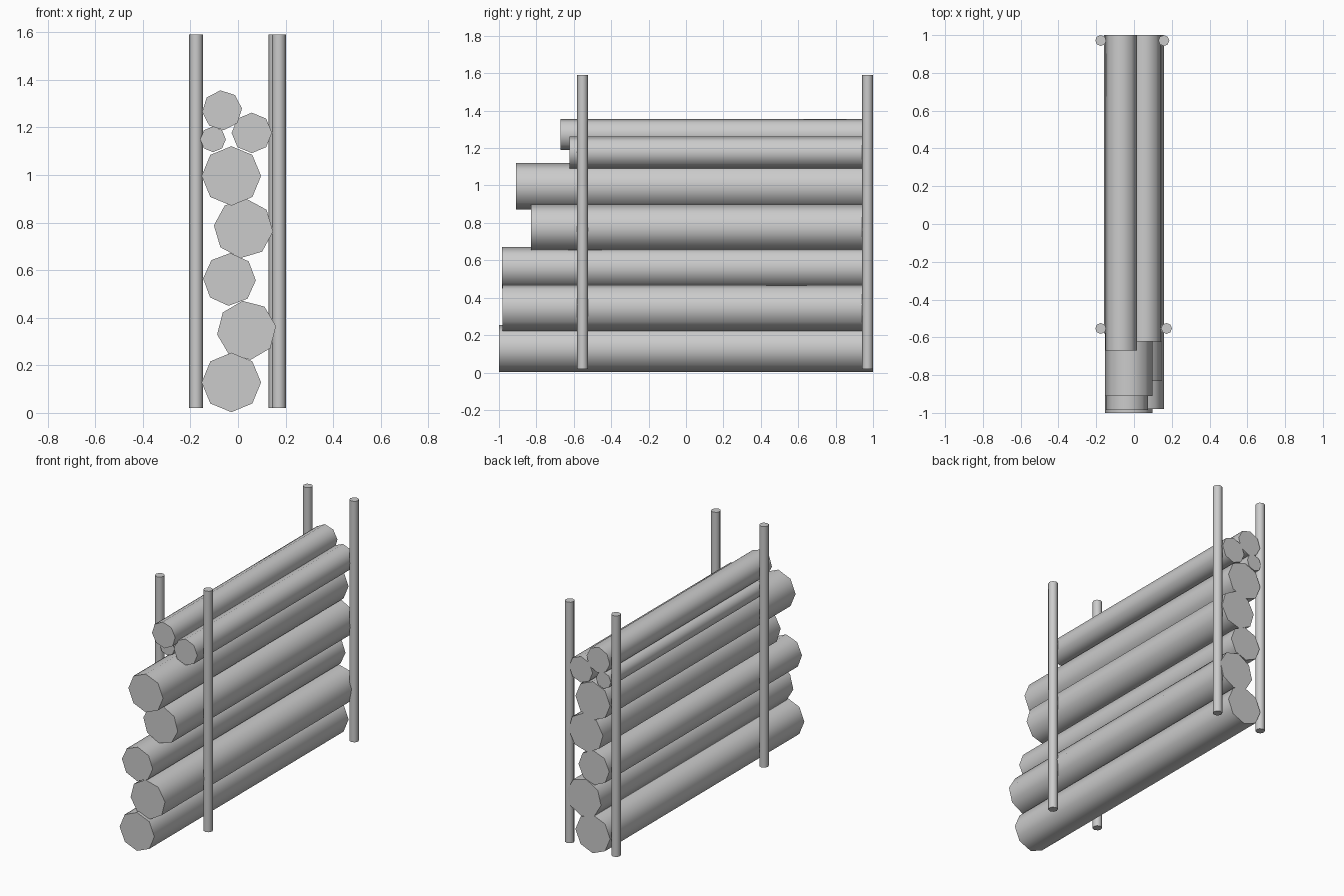
import bpy
from math import radians
from mathutils import Matrix

if "Cube" in bpy.data.objects:
    bpy.data.objects.remove(bpy.data.objects["Cube"])


def cylinder(name, radius, length, matrix, sides=8):
    """Capped prism with smooth sides and sharp end caps."""
    bpy.ops.mesh.primitive_cylinder_add(vertices=sides, radius=radius, depth=length)
    ob = bpy.context.object
    ob.name = name
    ob.data.transform(matrix)
    bpy.ops.object.shade_smooth_by_angle(angle=radians(60))
    return ob


# Stacked logs: x, z, radius, front end y, roll in degrees
BACK = 1.0
logs = [
    (-0.028, 0.128, 0.125, -1.00, 0),
    (0.036, 0.347, 0.125, -0.98, 8),
    (-0.036, 0.561, 0.111, -0.985, -2),
    (0.023, 0.775, 0.125, -0.83, -6),
    (-0.028, 0.996, 0.125, -0.91, 0),
    (-0.105, 1.150, 0.054, -0.58, 0),
    (0.058, 1.177, 0.085, -0.623, 0),
    (-0.067, 1.272, 0.084, -0.67, 5),
]
for i, (x, z, r, front, roll) in enumerate(logs, 1):
    m = (Matrix.Translation((x, (front + BACK) / 2, z))
         @ Matrix.Rotation(radians(-roll), 4, 'Y')
         @ Matrix.Rotation(radians(90), 4, 'X'))
    cylinder(f"log_{i}", r, BACK - front, m)

# Upright stakes holding the pile
BOTTOM, TOP = 0.02, 1.59
stakes = {
    "front_left_stake": (-0.176, -0.553),
    "front_right_stake": (0.172, -0.553),
    "back_left_stake": (-0.176, 0.971),
    "back_right_stake": (0.158, 0.971),
}
for name, (x, y) in stakes.items():
    cylinder(name, 0.029, TOP - BOTTOM,
             Matrix.Translation((x, y, (TOP + BOTTOM) / 2)))
